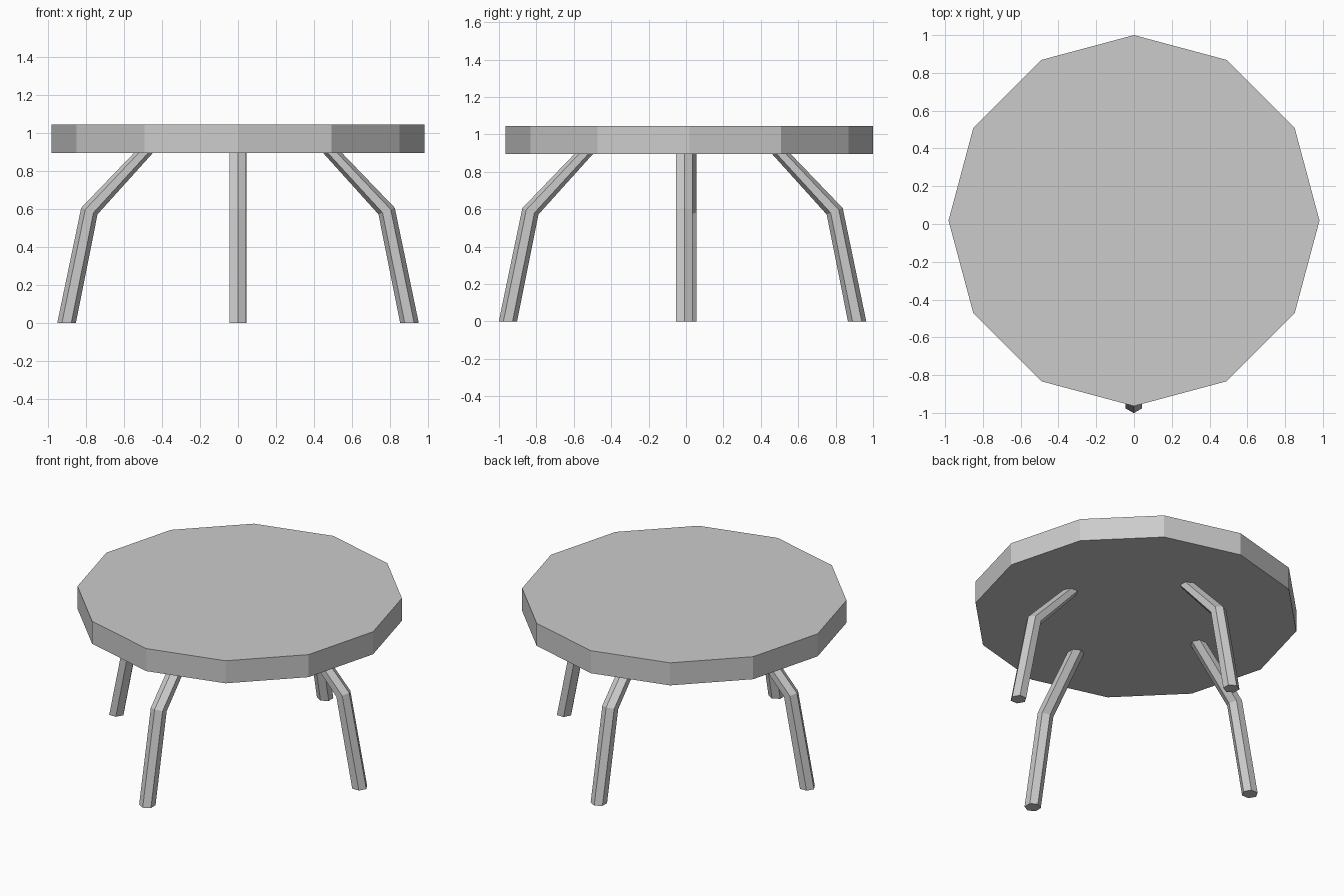
import bpy, bmesh
from math import cos, sin, pi
from mathutils import Matrix, Vector

if "Cube" in bpy.data.objects:
    bpy.data.objects.remove(bpy.data.objects["Cube"])


def add_object(name, bm):
    bmesh.ops.recalc_face_normals(bm, faces=bm.faces)
    mesh = bpy.data.meshes.new(name)
    bm.to_mesh(mesh)
    bm.free()
    obj = bpy.data.objects.new(name, mesh)
    bpy.context.collection.objects.link(obj)
    return obj


# Twelve-sided tabletop with a corner pointing to the back
bm = bmesh.new()
bmesh.ops.create_cone(bm, cap_ends=True, segments=12, radius1=0.982, radius2=0.982,
                      depth=0.15, matrix=Matrix.Translation((0, 0.018, 0.97)))
add_object("tabletop", bm)

# Leg path: distance from centre, height, radial half-width, rise of outer edge
LEG_PATH = [(0.902, 0.0, 0.049, 0.0),
            (0.782, 0.589, 0.043, 0.017),
            (0.474, 0.92, 0.049, 0.0)]


def add_leg(name, angle, shift):
    """Bent hexagonal leg pointing outward along the given angle."""
    bm = bmesh.new()
    rings = []
    for r, z, half, rise in LEG_PATH:
        ring = []
        for i in range(6):
            a = i * pi / 3
            ring.append(bm.verts.new((r + half * cos(a), 0.0433 * sin(a) / sin(pi / 3),
                                      z + rise * cos(a))))
        rings.append(ring)
    for low, high in zip(rings, rings[1:]):
        for i in range(6):
            j = (i + 1) % 6
            bm.faces.new((low[i], low[j], high[j], high[i]))
    bm.faces.new(rings[0][::-1])
    bm.faces.new(rings[-1])
    bm.transform(Matrix.Translation(Vector(shift)) @ Matrix.Rotation(angle, 4, 'Z'))
    add_object(name, bm)


# Four legs, each with its small offset
add_leg("right_leg", 0, (0, -0.009, 0))
add_leg("back_leg", pi / 2, (0.001, 0.013, 0))
add_leg("left_leg", pi, (0, 0.012, 0))
add_leg("front_leg", -pi / 2, (-0.001, -0.05, 0))
